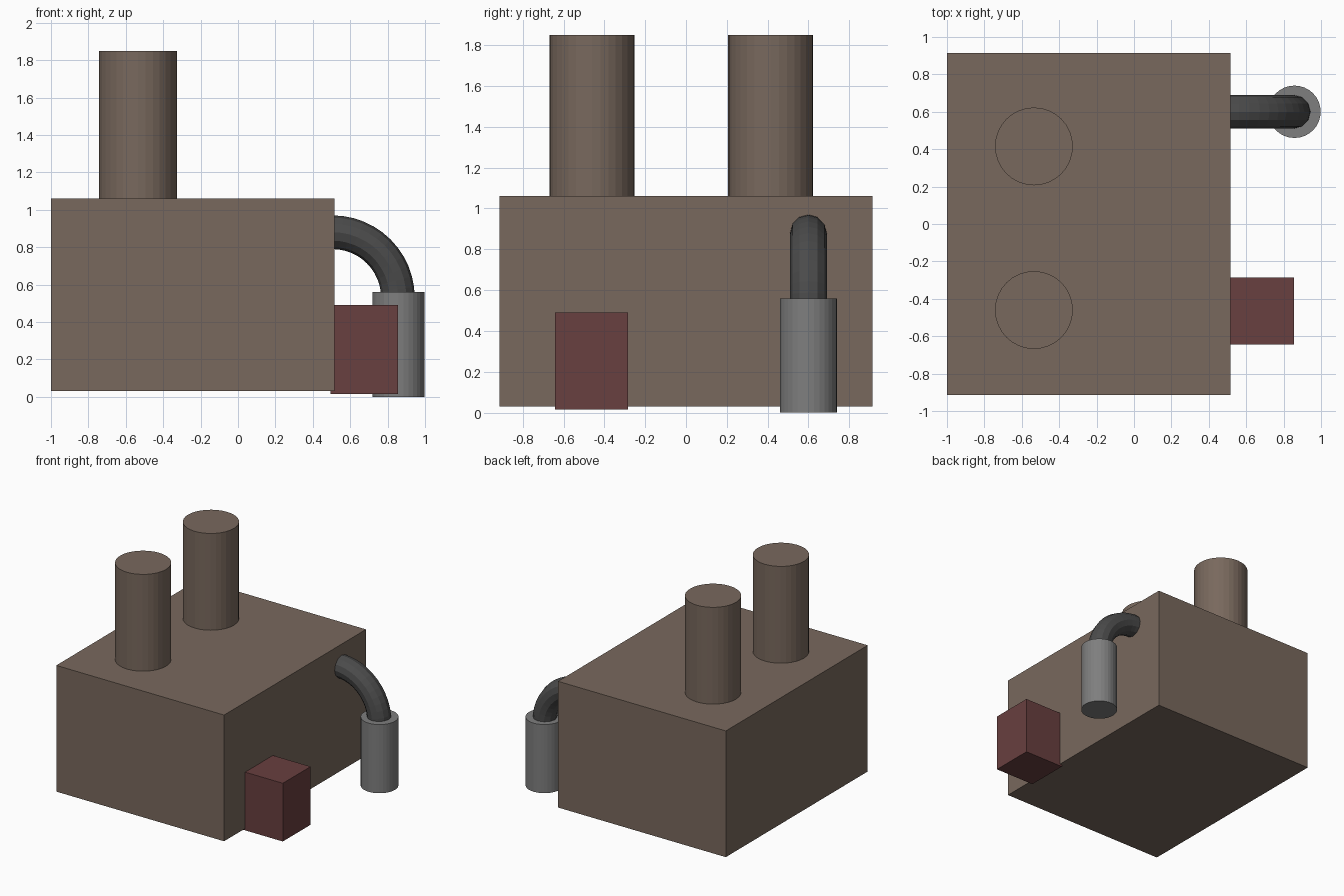
import bpy
from math import sin, cos, pi

if "Cube" in bpy.data.objects:
    bpy.data.objects.remove(bpy.data.objects["Cube"])


def material(name, rgb):
    m = bpy.data.materials.new(name)
    m.diffuse_color = (*rgb, 1)
    m.use_nodes = True
    m.node_tree.nodes["Principled BSDF"].inputs["Base Color"].default_value = m.diffuse_color
    return m


brown = material("brown", (0.19, 0.14, 0.11))
red = material("dark_red", (0.14, 0.05, 0.05))
steel = material("steel", (0.21, 0.21, 0.21))
dark = material("dark_grey", (0.07, 0.07, 0.07))


def finish(name, mat):
    ob = bpy.context.object
    ob.name = name
    ob.data.materials.append(mat)
    return ob


def box(name, lo, hi, mat):
    mid = [(a + b) / 2 for a, b in zip(lo, hi)]
    bpy.ops.mesh.primitive_cube_add(size=1, location=mid)
    bpy.context.object.scale = [b - a for a, b in zip(lo, hi)]
    bpy.ops.object.transform_apply(location=False, rotation=False, scale=True)
    return finish(name, mat)


def cylinder(name, x, y, z0, z1, r, mat):
    bpy.ops.mesh.primitive_cylinder_add(vertices=32, radius=r, depth=z1 - z0,
                                        location=(x, y, (z0 + z1) / 2))
    return finish(name, mat)


# Main block
box("main_body", (-1, -0.915, 0.03), (0.515, 0.915, 1.06), brown)

# Two chimneys on the roof
for name, y in (("front_chimney", -0.46), ("back_chimney", 0.415)):
    cylinder(name, -0.535, y, 1.0, 1.85, 0.208, brown)

# Small box against the right wall
box("side_box", (0.495, -0.643, 0.015), (0.855, -0.285, 0.49), red)

# Standing tank
cylinder("tank", 0.858, 0.6, 0, 0.56, 0.14, steel)

# Quarter-turn pipe from the wall down into the tank
cx, cz, R, steps = 0.505, 0.53, 0.35, 12
path = [(cx - 0.06, cz + R)]
path += [(cx + R * sin(i * pi / 2 / steps), cz + R * cos(i * pi / 2 / steps))
         for i in range(steps + 1)]
path.append((cx + R, cz - 0.06))
curve = bpy.data.curves.new("elbow_pipe", 'CURVE')
curve.dimensions = '3D'
curve.bevel_depth = 0.09
curve.bevel_resolution = 4
curve.use_fill_caps = True
spline = curve.splines.new('POLY')
spline.points.add(len(path) - 1)
for p, (x, z) in zip(spline.points, path):
    p.co = (x, 0.6, z, 1)
spline.use_smooth = False
pipe = bpy.data.objects.new("elbow_pipe", curve)
bpy.context.collection.objects.link(pipe)
bpy.ops.object.select_all(action='DESELECT')
pipe.select_set(True)
bpy.context.view_layer.objects.active = pipe
bpy.ops.object.convert(target='MESH')
finish("elbow_pipe", dark)
